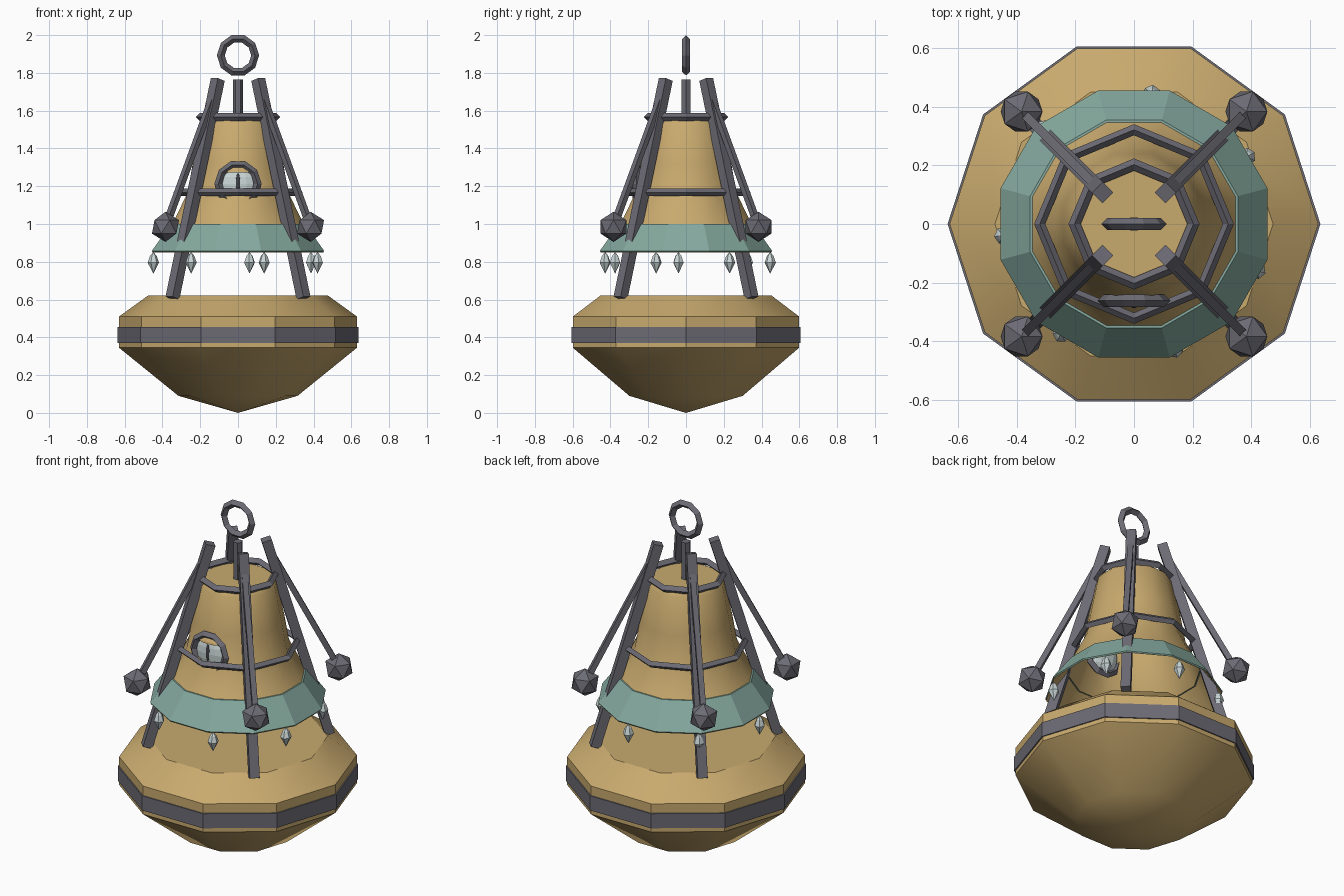
import bpy, bmesh, math
from mathutils import Vector, Matrix

if "Cube" in bpy.data.objects:
    bpy.data.objects.remove(bpy.data.objects["Cube"])


def material(name, rgb):
    m = bpy.data.materials.new(name)
    m.diffuse_color = (*rgb, 1)
    m.use_nodes = True
    m.node_tree.nodes["Principled BSDF"].inputs["Base Color"].default_value = m.diffuse_color
    return m


BRASS = material("tan_brass", (0.58, 0.40, 0.155))
IRON = material("dark_iron", (0.15, 0.147, 0.175))
TEAL = material("teal_patina", (0.235, 0.40, 0.345))
GLASS = material("pale_glass", (0.60, 0.68, 0.68))
PUPIL = material("pupil_dark", (0.05, 0.05, 0.06))


def finish(name, bm, mat, smooth=False):
    me = bpy.data.meshes.new(name)
    bm.to_mesh(me)
    bm.free()
    ob = bpy.data.objects.new(name, me)
    bpy.context.collection.objects.link(ob)
    me.materials.append(mat)
    if smooth:
        bpy.ops.object.select_all(action='DESELECT')
        ob.select_set(True)
        bpy.context.view_layer.objects.active = ob
        bpy.ops.object.shade_smooth_by_angle(angle=math.radians(32))
    return ob


def lathe(name, profile, sides, mat, phase=0.0, cap_top=False, smooth=False, loc=(0, 0, 0)):
    """Spin (radius, z) points, listed bottom to top, around the z axis."""
    bm = bmesh.new()
    rings = []
    for r, z in profile:
        if r == 0:
            rings.append([bm.verts.new((0, 0, z))] * sides)
        else:
            rings.append([bm.verts.new((r * math.cos(phase + math.tau * i / sides),
                                        r * math.sin(phase + math.tau * i / sides), z))
                          for i in range(sides)])
    for a, b in zip(rings, rings[1:]):
        for i in range(sides):
            j = (i + 1) % sides
            bm.faces.new(list(dict.fromkeys((a[i], a[j], b[j], b[i]))))
    if cap_top:
        bm.faces.new(rings[-1])
    bmesh.ops.translate(bm, verts=bm.verts, vec=loc)
    return finish(name, bm, mat, smooth)


def bar(name, p, q, w, mat):
    """Square bar from p to q, with one side facing outwards."""
    p, q = Vector(p), Vector(q)
    d = (q - p).normalized()
    t = d.cross(Vector((0, 0, 1))).normalized()
    n = t.cross(d)
    rot = Matrix((n, t, d)).transposed().to_4x4()
    bm = bmesh.new()
    bmesh.ops.create_cube(bm, size=1, matrix=Matrix.Translation((p + q) / 2) @ rot
                          @ Matrix.Diagonal((w, w, (q - p).length, 1)))
    return finish(name, bm, mat)


def ring(name, loc, major, minor, sides, upright=False):
    bpy.ops.mesh.primitive_torus_add(location=loc, major_radius=major, minor_radius=minor,
                                     major_segments=sides, minor_segments=4,
                                     rotation=(math.pi / 2 if upright else 0, 0, 0))
    ob = bpy.context.object
    ob.name = name
    ob.data.materials.append(IRON)


def ball(name, loc, scale, mat, keep_above=None):
    bm = bmesh.new()
    bmesh.ops.create_uvsphere(bm, u_segments=12, v_segments=8, radius=1)
    if keep_above is not None:
        bmesh.ops.bisect_plane(bm, geom=bm.verts[:] + bm.edges[:] + bm.faces[:],
                               plane_co=(0, 0, keep_above), plane_no=(0, 0, 1), clear_inner=True)
    bmesh.ops.transform(bm, matrix=Matrix.Translation(loc) @ Matrix.Diagonal((*scale, 1)), verts=bm.verts)
    return finish(name, bm, mat)


# Ten-sided hull and its iron band
lathe("hull", [(0, 0), (0.315, 0.09), (0.63, 0.345), (0.63, 0.51), (0.475, 0.622)],
      10, BRASS, cap_top=True, smooth=True)
lathe("hull_band", [(0.628, 0.37), (0.637, 0.37), (0.637, 0.455), (0.628, 0.455)], 10, IRON)

# Twelve-sided open bell with a patina skirt around the flare
k = 1 / math.cos(math.pi / 12)
P12 = math.pi / 12
lathe("bell", [(0.452 * k, 0.85), (0.347 * k, 1.0), (0.265 * k, 1.17), (0.24 * k, 1.32),
               (0.20 * k, 1.53), (0.185 * k, 1.55)], 12, BRASS, P12, cap_top=True, smooth=True)
lathe("skirt", [(0.452 * k, 0.852), (0.456 * k, 0.858), (0.355 * k, 1.0), (0.34 * k, 1.0)], 12, TEAL, P12)

# Cage hoops, top post and hanging ring
ring("upper_hoop", (0, 0, 1.566), 0.203, 0.021, 8)
ring("lower_hoop", (0, 0, 1.168), 0.322, 0.019, 8)
lathe("top_post", [(0.026, 1.54), (0.026, 1.765)], 6, IRON, cap_top=True)
ring("hanging_ring", (0, 0, 1.893), 0.091, 0.021, 10, True)

# Four legs, each with a sloping rod and a faceted weight
for i, (sx, sy) in enumerate([(1, 1), (-1, 1), (-1, -1), (1, -1)]):
    bar(f"leg_{i}", (0.347 * sx, 0.347 * sy, 0.608), (0.107 * sx, 0.107 * sy, 1.765), 0.053, IRON)
    bar(f"weight_rod_{i}", (0.384 * sx, 0.384 * sy, 0.985), (0.13 * sx, 0.13 * sy, 1.68), 0.03, IRON)
    bm = bmesh.new()
    bmesh.ops.create_icosphere(bm, subdivisions=1, radius=0.08,
                               matrix=Matrix.Translation((0.384 * sx, 0.384 * sy, 0.985)))
    finish(f"weight_{i}", bm, IRON)

# Seven glass drops under the skirt
for i in range(7):
    a = math.radians(30.8) + math.tau * i / 7
    lathe(f"glass_drop_{i}", [(0, 0.737), (0.03, 0.795), (0.018, 0.83), (0, 0.852)], 6, GLASS,
          a, loc=(0.45 * math.cos(a), 0.45 * math.sin(a), 0))

# Eye-like porthole on the front: frame, lens, lid and slit
ring("porthole_frame", (0, -0.262, 1.213), 0.104, 0.021, 10, True)
ball("porthole_lens", (0, -0.25, 1.213), (0.092, 0.033, 0.092), GLASS)
ball("porthole_lid", (0, -0.25, 1.213), (0.1, 0.045, 0.1), BRASS, 0.6)
ball("porthole_slit", (0, -0.279, 1.218), (0.012, 0.008, 0.05), PUPIL)
